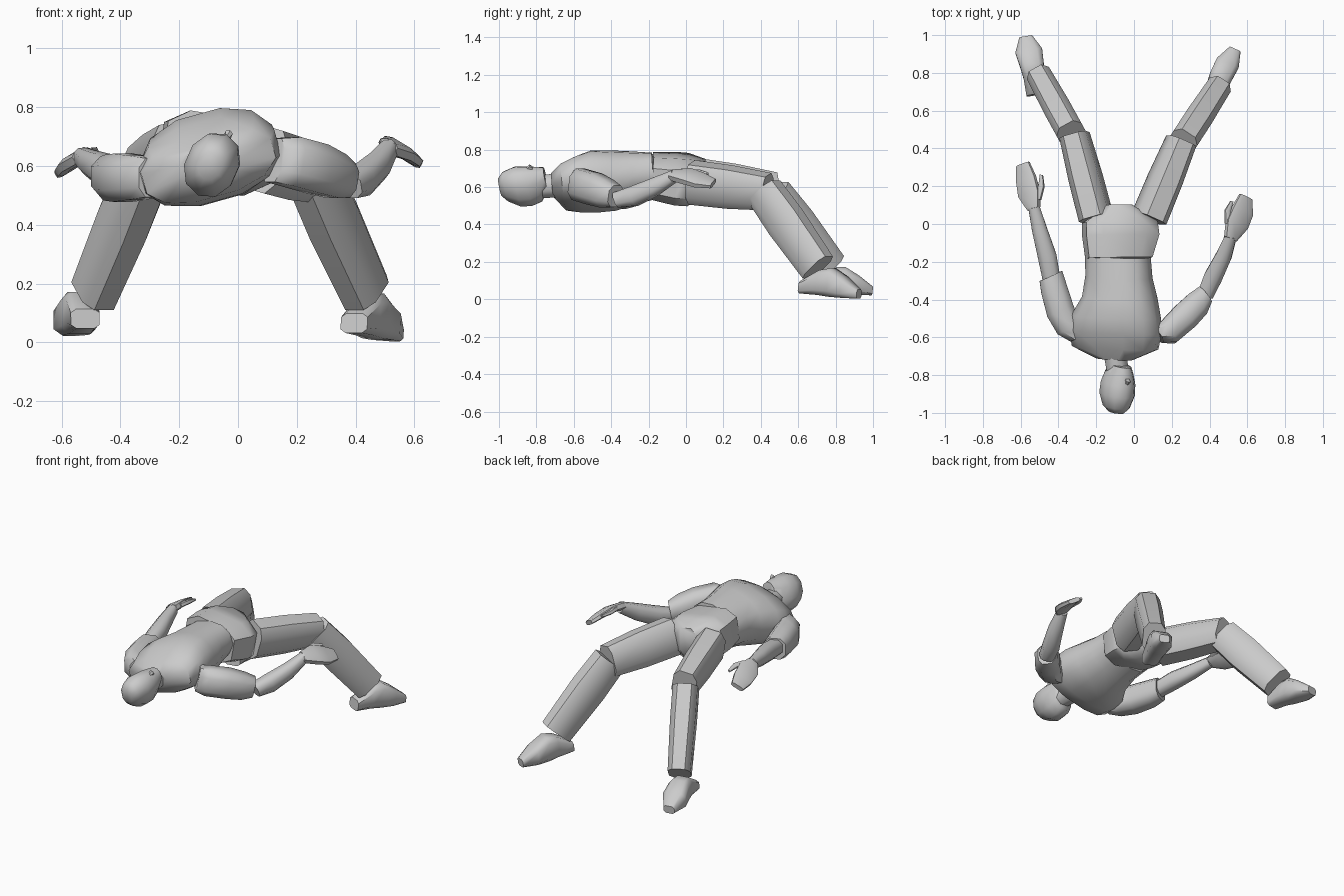
import bpy, bmesh
from math import sin, cos, pi, radians, copysign
from mathutils import Vector


def loft(name, rings, up=(0, 0, 1), n=8, boxy=0.65, angle=50):
    """Tube through rings (x, y, z, half width, half height), sections square to the axis."""
    axis = (Vector(rings[-1][:3]) - Vector(rings[0][:3])).normalized()
    side = axis.cross(Vector(up)).normalized()
    top = side.cross(axis)
    bm = bmesh.new()
    loops = []
    for x, y, z, w, h in rings:
        loop = []
        for i in range(n):
            a = 2 * pi * (i + 0.5) / n
            c = copysign(abs(cos(a)) ** boxy, cos(a))
            s = copysign(abs(sin(a)) ** boxy, sin(a))
            loop.append(bm.verts.new(Vector((x, y, z)) + side * c * w + top * s * h))
        loops.append(loop)
    for a, b in zip(loops, loops[1:]):
        for i in range(n):
            j = (i + 1) % n
            bm.faces.new((a[i], a[j], b[j], b[i]))
    bm.faces.new(loops[0])
    bm.faces.new(loops[-1])
    bmesh.ops.recalc_face_normals(bm, faces=bm.faces)
    mesh = bpy.data.meshes.new(name)
    bm.to_mesh(mesh)
    bm.free()
    mesh.shade_smooth()
    mesh.set_sharp_from_angle(angle=radians(angle))
    obj = bpy.data.objects.new(name, mesh)
    bpy.context.collection.objects.link(obj)
    return obj


# Torso, rolled a little so one shoulder is higher
loft("torso", [(-.10, -.715, .61, .10, .06), (-.10, -.655, .60, .235, .11),
               (-.098, -.57, .615, .25, .14), (-.095, -.49, .63, .24, .157),
               (-.075, -.39, .635, .20, .155), (-.08, -.28, .65, .178, .135),
               (-.085, -.17, .66, .175, .117)], up=(-.28, 0, 1), n=12, boxy=.85)

# Pelvis, rolled the other way
loft("pelvis", [(-.08, -.18, .66, .178, .12), (-.07, -.06, .645, .205, .133),
                (-.075, .01, .64, .20, .133), (-.085, .10, .65, .07, .10)],
     up=(.16, 0, 1), n=8, boxy=.6)

# Neck and head, face up and turned aside
loft("neck", [(-.10, -.67, .61, .068, .07), (-.085, -.80, .60, .06, .065)], n=8, boxy=1)
loft("head", [(-.095, -.995, .60, .04, .05), (-.094, -.965, .603, .07, .085),
              (-.09, -.90, .602, .091, .115), (-.084, -.84, .605, .088, .115),
              (-.078, -.79, .615, .072, .103), (-.066, -.75, .645, .05, .066)],
     up=(.45, 0, 1), n=10, boxy=.95, angle=60)
loft("nose", [(-.043, -.86, .69, .006, .006), (-.033, -.832, .707, .015, .017),
              (-.035, -.82, .70, .012, .01)], up=(.45, 0, 1), n=6, boxy=1)

# Legs: hip, knee, shin top, ankle; thighs roll outwards
legs = {"right": [(.08, .03, .625), (.25, .44, .575), (.25, .42, .575), (.435, .705, .17), .3],
        "left": [(-.20, .03, .64), (-.315, .47, .58), (-.325, .465, .565), (-.49, .765, .17), -.2]}
for s, (hip, knee, shin, ankle, roll) in legs.items():
    mid = Vector(hip).lerp(Vector(knee), .5)
    loft(s + "_thigh", [(*hip, .088, .117), (*mid, .086, .114), (*knee, .077, .098)], up=(roll, 0, 1))
    mid = Vector(shin).lerp(Vector(ankle), .4)
    loft(s + "_shin", [(*shin, .078, .10), (*mid, .078, .108), (*ankle, .07, .098)])

# Shoes, heel to toe
loft("right_shoe", [(.395, .62, .065, .052, .035), (.435, .72, .09, .057, .07),
                    (.46, .78, .09, .063, .08), (.495, .85, .063, .066, .058),
                    (.535, .925, .028, .033, .026)], boxy=.55)
loft("left_shoe", [(-.52, .685, .08, .052, .035), (-.53, .78, .105, .058, .07),
                   (-.54, .84, .10, .066, .075), (-.557, .915, .075, .075, .053),
                   (-.573, .992, .045, .036, .025)], boxy=.55)

# Upper arms, with rounded shoulders
loft("right_upper_arm", [(.12, -.585, .62, .055, .08), (.18, -.575, .615, .072, .09),
                         (.27, -.49, .59, .08, .09), (.335, -.425, .565, .075, .08),
                         (.375, -.375, .55, .055, .062)], boxy=.75)
loft("left_upper_arm", [(-.29, -.60, .56, .055, .07), (-.345, -.555, .56, .07, .08),
                        (-.39, -.46, .56, .08, .087), (-.425, -.34, .56, .076, .082),
                        (-.44, -.275, .565, .07, .07)], boxy=.75)

# Forearms, thickest below the elbow
loft("right_forearm", [(.38, -.37, .53, .046, .045), (.42, -.28, .55, .052, .057),
                       (.475, -.17, .60, .045, .05), (.515, -.06, .66, .032, .034)], boxy=.8)
loft("left_forearm", [(-.435, -.30, .57, .05, .05), (-.46, -.17, .59, .053, .055),
                      (-.50, -.03, .61, .043, .045), (-.53, .09, .63, .032, .034)], boxy=.8)

# Hands: palm with curled fingers, and thumb
loft("right_hand", [(.51, -.08, .665, .035, .024), (.545, 0, .66, .068, .024),
                    (.575, .07, .638, .066, .02), (.592, .145, .618, .04, .014)],
     up=(.6, 0, 1), boxy=.6)
loft("right_thumb", [(.50, .0, .68, .02, .016), (.495, .07, .68, .017, .014),
                     (.518, .12, .67, .009, .008)], up=(.5, 0, 1), n=6, boxy=.8)
loft("left_hand", [(-.53, .08, .635, .035, .024), (-.555, .16, .622, .065, .024),
                   (-.572, .24, .602, .06, .02), (-.588, .318, .585, .04, .014)],
     up=(-.6, 0, 1), boxy=.6)
loft("left_thumb", [(-.51, .13, .645, .02, .016), (-.49, .20, .65, .017, .014),
                    (-.49, .26, .64, .009, .008)], up=(-.5, 0, 1), n=6, boxy=.8)
